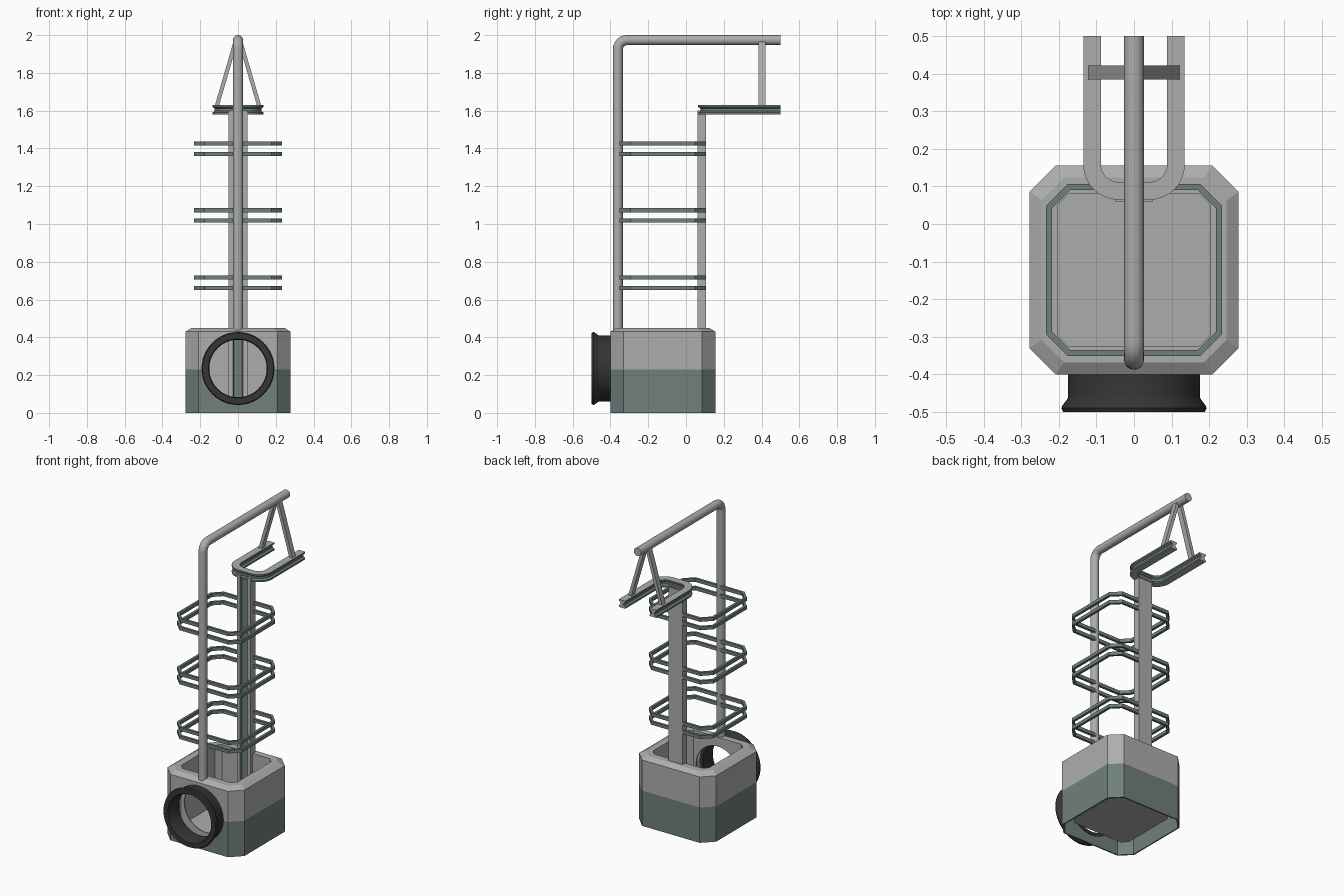
import bpy, bmesh, math
from mathutils import Vector

if "Cube" in bpy.data.objects:
    bpy.data.objects.remove(bpy.data.objects["Cube"])


def material(name, rgb):
    m = bpy.data.materials.new(name)
    m.diffuse_color = (*rgb, 1)
    m.use_nodes = True
    m.node_tree.nodes["Principled BSDF"].inputs["Base Color"].default_value = m.diffuse_color
    return m


GREY = material("light grey", (0.42, 0.42, 0.42))
GREEN = material("grey green", (0.16, 0.215, 0.197))
DARK = material("dark rubber", (0.035, 0.035, 0.035))
CY = -0.1225  # centre of the base in y


def loft(name, rings, mats, closed=False, rule=None, smooth=False):
    """Skin a list of point rings; closed joins last ring to first, else caps."""
    bm = bmesh.new()
    vs = [[bm.verts.new(p) for p in r] for r in rings]
    n = len(vs[0])
    for i in range(len(vs) - (0 if closed else 1)):
        a, b = vs[i], vs[(i + 1) % len(vs)]
        for j in range(n):
            bm.faces.new((a[j], a[(j + 1) % n], b[(j + 1) % n], b[j]))
    if not closed:
        bm.faces.new(vs[0])
        bm.faces.new(vs[-1][::-1])
    bmesh.ops.recalc_face_normals(bm, faces=bm.faces)
    if rule:
        for f in bm.faces:
            f.material_index = rule(f.calc_center_median(), f.normal)
    me = bpy.data.meshes.new(name)
    bm.to_mesh(me)
    bm.free()
    ob = bpy.data.objects.new(name, me)
    bpy.context.collection.objects.link(ob)
    for m in mats:
        me.materials.append(m)
    if smooth:
        bpy.ops.object.select_all(action='DESELECT')
        ob.select_set(True)
        bpy.context.view_layer.objects.active = ob
        bpy.ops.object.shade_smooth_by_angle(angle=math.radians(40))
    return ob


def sweep(path, section, closed, put):
    """Rings of a (side, up) section carried along a flat path with mitres."""
    rings, n = [], len(path)
    P = [Vector(p) for p in path]
    for i, p in enumerate(P):
        d1 = (p - P[i - 1]).normalized() if closed or i > 0 else None
        d2 = (P[(i + 1) % n] - p).normalized() if closed or i < n - 1 else None
        d1, d2 = d1 or d2, d2 or d1
        t = (d1 + d2).normalized()
        side = Vector((t.y, -t.x)) / max(0.3, t.dot(d1))
        rings.append([put(p.x + side.x * s, p.y + side.y * s, u) for s, u in section])
    return rings


def octagon(hx, hy, c):
    return [(hx, CY - hy + c), (hx, CY + hy - c), (hx - c, CY + hy), (c - hx, CY + hy),
            (-hx, CY + hy - c), (-hx, CY - hy + c), (c - hx, CY - hy), (hx - c, CY - hy)]


def arc(cx, cy, r, a0, a1, n=8):
    return [(cx + r * math.cos(math.radians(a0 + (a1 - a0) * i / n)),
             cy + r * math.sin(math.radians(a0 + (a1 - a0) * i / n))) for i in range(n + 1)]


# base: thin octagonal shell, open below, with a sunken well in the top
profile = [(.203, .03, .06), (.203, .03, .45), (.246, .06, .45), (.278, .07, .43),
           (.278, .07, .23), (.278, .07, 0), (.27, .067, 0), (.27, .067, .23),
           (.27, .067, .42), (.211, .033, .42), (.211, .033, .05)]


def base_colour(c, n):
    outside = max(abs(c.x), abs(c.y - CY)) > .22
    return 1 if c.z < .2299 and outside else 0


base = loft("base_box", [[(x, y, z) for x, y in octagon(h, h, c)] for h, c, z in profile],
            [GREY, GREEN], rule=base_colour)

# round port through the front wall
PZ = .235
cut = loft("port_cutter", [[(x, y, PZ + z) for x, z in arc(0, 0, .155, 0, 360, 48)[:-1]]
                           for y in (-.45, -.25)], [])
cut.hide_render = True
mod = base.modifiers.new("port", 'BOOLEAN')
mod.operation = 'DIFFERENCE'
mod.solver = 'EXACT'
mod.object = cut
bpy.ops.object.select_all(action='DESELECT')
base.select_set(True)
bpy.context.view_layer.objects.active = base
bpy.ops.object.modifier_apply(modifier="port")
bpy.data.objects.remove(cut)

# flanged rubber nozzle
nozzle = [(.152, -.39), (.152, -.492), (.157, -.5), (.188, -.5), (.193, -.49),
          (.191, -.484), (.177, -.465), (.175, -.46), (.175, -.39)]
loft("nozzle", [[(r * math.cos(k * math.pi / 24), y, PZ + r * math.sin(k * math.pi / 24))
                 for k in range(48)] for r, y in nozzle], [DARK], closed=True, smooth=True)

# bent mast pipe
R = .0265
pipe_path = [(-.361, .43)] + arc(-.311, 1.9235, .05, 180, 90) + [(.5, 1.9735)]
loft("mast_pipe", sweep(pipe_path, arc(0, 0, R, 0, 360, 20)[:-1], False,
                        lambda a, b, u: (u, a, b)), [GREY], smooth=True)

# vertical rail with a green groove in its front
rail = [(-.05, .06), (-.027, .06), (-.022, .074), (.022, .074), (.027, .06), (.05, .06),
        (.05, .107), (-.05, .107)]
loft("rear_rail", [[(x, y, z) for x, y in rail] for z in (.05, 1.6)], [GREY, GREEN],
     rule=lambda c, n: int(abs(c.x) < .03 and .062 < c.y < .076 and abs(n.z) < .5))

# U-shaped track with notched green sides
track_path = ([(-.1115, .5)] + arc(-.0415, .158, .07, 180, 270)
              + arc(.0415, .158, .07, 270, 360) + [(.1115, .5)])
half = [(.0235, -.025), (.0235, -.015), (.012, -.007), (.012, .007), (.0235, .015), (.0235, .025)]
track_sec = half + [(-s, u) for s, u in reversed(half)]
loft("top_track", sweep(track_path, track_sec, False, lambda a, b, u: (a, b, 1.605 + u)),
     [GREY, GREEN], rule=lambda c, n: int(abs(n.z) < .95 and c.y < .499))

# slanted struts from the pipe down to the track
for s, side in ((-1, "left"), (1, "right")):
    loft("strut_" + side, [[(s * x - .011, .385, z), (s * x + .011, .385, z),
                            (s * x + .011, .421, z), (s * x - .011, .421, z)]
                           for x, z in ((.112, 1.625), (.013, 1.965))], [GREY])

# three pairs of octagonal guard hoops
w = .008
for i, z in enumerate((.661, .716, 1.018, 1.073, 1.371, 1.426)):
    sec = [(-w, z - .011), (w, z - .011), (w, z + .011), (-w, z + .011)]
    loft("guard_hoop_%d" % (i + 1), sweep(octagon(.226, .221, .053), sec, True,
                                          lambda a, b, u: (a, b, u)), [GREEN], closed=True)
